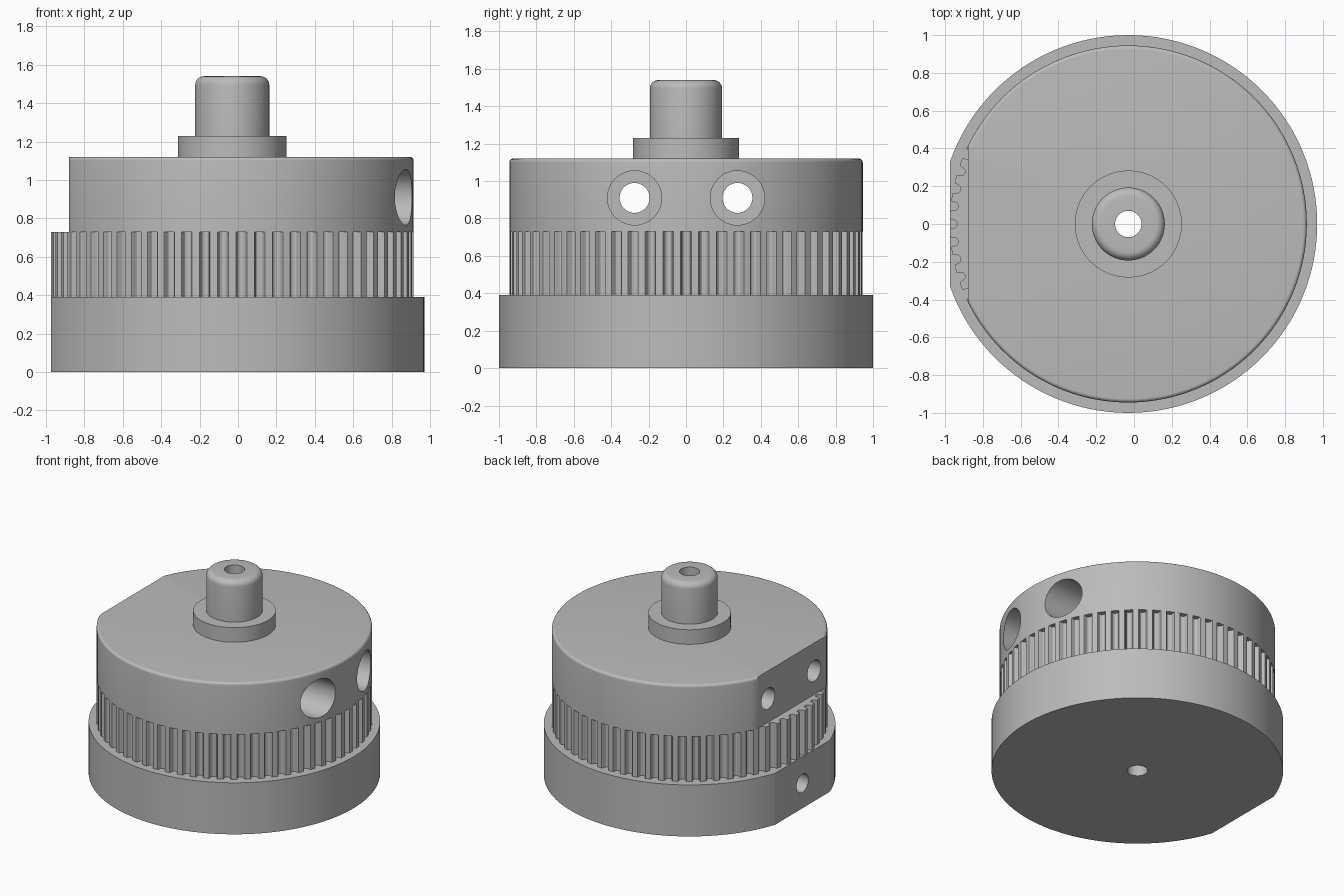
import bpy, bmesh, math
from mathutils import Matrix, Vector

if "Cube" in bpy.data.objects:
    bpy.data.objects.remove(bpy.data.objects["Cube"], do_unlink=True)

AXIS_X = -0.03
TEETH = 62
SEGMENTS = 128

grey = bpy.data.materials.new("plain grey")
grey.use_nodes = True
GREY = (0.5, 0.5, 0.5, 1)
grey.diffuse_color = GREY
grey.node_tree.nodes["Principled BSDF"].inputs["Base Color"].default_value = GREY


def finish(name, bm):
    bmesh.ops.recalc_face_normals(bm, faces=bm.faces)
    mesh = bpy.data.meshes.new(name)
    bm.to_mesh(mesh)
    bm.free()
    mesh.materials.append(grey)
    obj = bpy.data.objects.new(name, mesh)
    bpy.context.collection.objects.link(obj)
    return obj


def lathe(name, profile):
    """Revolve (radius, z) points, starting and ending on the axis."""
    bm = bmesh.new()
    verts = [bm.verts.new((AXIS_X + r, 0, z)) for r, z in profile]
    edges = [bm.edges.new(pair) for pair in zip(verts, verts[1:])]
    bmesh.ops.spin(bm, geom=verts + edges, cent=(AXIS_X, 0, 0), axis=(0, 0, 1),
                   angle=math.tau, steps=SEGMENTS, use_merge=True)
    bmesh.ops.remove_doubles(bm, verts=bm.verts, dist=0.0001)
    return finish(name, bm)


def fillet(radius, top, size, steps=6):
    """Points of a rounded top edge, from the side up to the top."""
    turns = [math.pi / 2 * i / steps for i in range(steps + 1)]
    return [(radius - size + size * math.cos(t), top - size + size * math.sin(t)) for t in turns]


def rod(start, end, radius):
    """Cylindrical cutter between two points."""
    a, b = Vector(start), Vector(end)
    turn = (b - a).to_track_quat("Z", "Y").to_matrix().to_4x4()
    bm = bmesh.new()
    bmesh.ops.create_cone(bm, cap_ends=True, segments=48, radius1=radius, radius2=radius,
                          depth=(b - a).length, matrix=Matrix.Translation((a + b) / 2) @ turn)
    return finish("cutter", bm)


def block_beyond(x):
    """Cutter that removes everything left of the given x."""
    bm = bmesh.new()
    bmesh.ops.create_cube(bm, size=4, matrix=Matrix.Translation((x - 2, 0, 0)))
    return finish("cutter", bm)


def cut(obj, cutters):
    for cutter in cutters:
        cutter.hide_render = True
        mod = obj.modifiers.new("cut", "BOOLEAN")
        mod.operation, mod.solver, mod.object = "DIFFERENCE", "EXACT", cutter
        bpy.context.view_layer.objects.active = obj
        bpy.ops.object.modifier_apply(modifier=mod.name)
        bpy.data.objects.remove(cutter, do_unlink=True)


def bore():
    return rod((AXIS_X, 0, -1), (AXIS_X, 0, 3), 0.07)


# Base disc with a flat and a set screw hole
base = lathe("base_disc", [(0, 0), (1, 0), (1, 0.39), (0, 0.39)])
cut(base, [block_beyond(-0.975), bore(), rod((-1.2, 0, 0.19), (-0.07, 0, 0.19), 0.07)])

# Toothed belt ring: (fraction of pitch, depth) across one rounded groove
half_groove = [(0.3, 0), (0.26, 0.006), (0.24, 0.02), (0.18, 0.032), (0.08, 0.038)]
groove = [(-f, d) for f, d in half_groove] + half_groove[::-1]
bm = bmesh.new()
ring = []
for tooth in range(TEETH):
    for fraction, depth in groove:
        angle = math.tau * (tooth + fraction) / TEETH
        r = 0.945 - depth
        ring.append(bm.verts.new((AXIS_X + r * math.cos(angle), r * math.sin(angle), 0.39)))
cap = bm.faces.new(ring)
side = bmesh.ops.extrude_face_region(bm, geom=[cap], use_keep_orig=True)["geom"]
bmesh.ops.translate(bm, vec=(0, 0, 0.34), verts=[v for v in side if isinstance(v, bmesh.types.BMVert)])
gear = finish("toothed_ring", bm)
cut(gear, [bore()])

# Upper drum with a flat and two counterbored clamp holes
drum = lathe("upper_drum", [(0, 0.73), (0.945, 0.73)] + fillet(0.945, 1.12, 0.02) + [(0, 1.12)])
cutters = [block_beyond(-0.88), bore()]
for y in (-0.275, 0.275):
    cutters += [rod((-2, y, 0.91), (2, y, 0.91), 0.08), rod((0.5, y, 0.91), (2, y, 0.91), 0.145)]
cut(drum, cutters)

# Collar and rounded shaft
shaft = lathe("collar_and_shaft", [(0, 1.12), (0.283, 1.12), (0.283, 1.23), (0.193, 1.23)]
              + fillet(0.193, 1.54, 0.045) + [(0, 1.54)])
cut(shaft, [bore()])

# Smooth curved walls, keep edges crisp
bpy.ops.object.select_all(action="DESELECT")
for obj in (base, gear, drum, shaft):
    obj.select_set(True)
bpy.context.view_layer.objects.active = base
bpy.ops.object.shade_smooth_by_angle(angle=math.radians(30))
